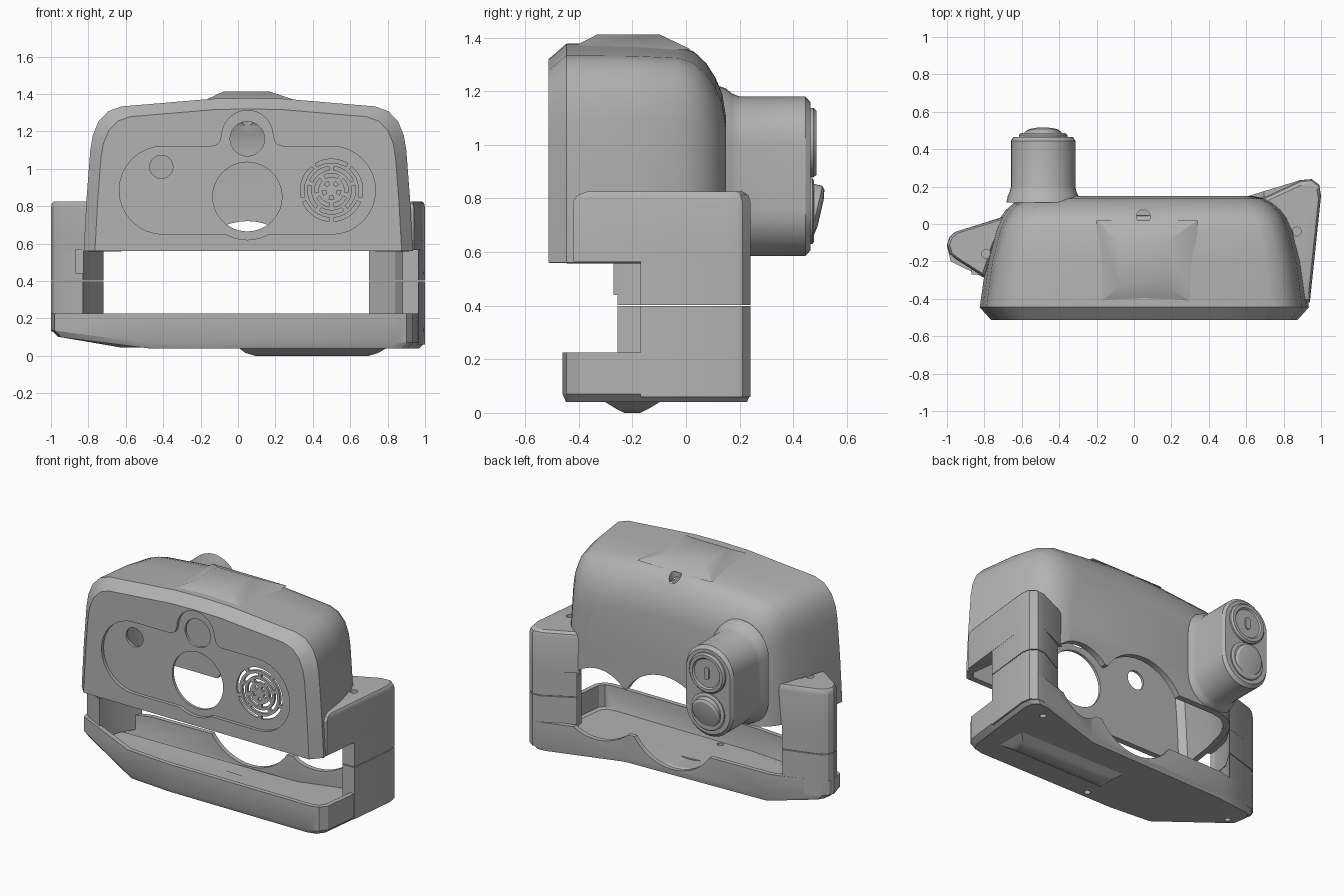
import bpy, bmesh
from math import sin, cos, pi, radians
from mathutils import Matrix, Vector

if "Cube" in bpy.data.objects:
    bpy.data.objects.remove(bpy.data.objects["Cube"])

grey = bpy.data.materials.new("plain grey")
grey.use_nodes = True
grey.diffuse_color = (0.45, 0.45, 0.45, 1)
grey.node_tree.nodes["Principled BSDF"].inputs["Base Color"].default_value = grey.diffuse_color
MID = 0.055  # middle of the housing in x


def finish(name, bm):
    bmesh.ops.recalc_face_normals(bm, faces=bm.faces)
    mesh = bpy.data.meshes.new(name)
    bm.to_mesh(mesh)
    bm.free()
    mesh.materials.append(grey)
    ob = bpy.data.objects.new(name, mesh)
    bpy.context.collection.objects.link(ob)
    return ob


def add_loft(bm, rings, closed=True, caps=(True, True)):
    rows = [[bm.verts.new(p) for p in ring] for ring in rings]
    n = len(rows[0])
    for a, b in zip(rows, rows[1:]):
        for i in range(n if closed else n - 1):
            j = (i + 1) % n
            bm.faces.new((a[i], a[j], b[j], b[i]))
    for row, cap in zip((rows[0], rows[-1]), caps):
        if cap:
            bm.faces.new(row)


def loft(name, rings, **kw):
    bm = bmesh.new()
    add_loft(bm, rings, **kw)
    return finish(name, bm)


def arc(cx, cz, r, a0, a1, n=16):
    return [(cx + r * cos(radians(a0 + (a1 - a0) * i / n)),
             cz + r * sin(radians(a0 + (a1 - a0) * i / n))) for i in range(n + 1)]


def circle(cx, cz, r, n=48):
    return arc(cx, cz, r, 0, 360 - 360 / n, n - 1)


def along_y(outline, *ys):
    return [[(x, y, z) for x, z in outline] for y in ys]


def along_z(outline, *zs):
    return [[(x, y, z) for x, y in outline] for z in zs]


def shrink(outline, k):
    c = Vector((sum(p[0] for p in outline), sum(p[1] for p in outline))) / len(outline)
    return [tuple(c + (Vector(p) - c) * k) for p in outline]


def bake(ob):
    dg = bpy.context.evaluated_depsgraph_get()
    mesh = bpy.data.meshes.new_from_object(ob.evaluated_get(dg))
    ob.modifiers.clear()
    ob.data = mesh


def thicken(ob, t):
    m = ob.modifiers.new("wall", "SOLIDIFY")
    m.thickness, m.offset, m.use_even_offset = t, -1, True
    bake(ob)


def cut(ob, *cutters):
    for c in cutters:
        m = ob.modifiers.new("cut", "BOOLEAN")
        m.operation, m.solver, m.object = "DIFFERENCE", "EXACT", c
        bake(ob)
        bpy.data.objects.remove(c)


def bevel(ob, w, seg=3, angle=40):
    m = ob.modifiers.new("round", "BEVEL")
    m.width, m.segments, m.limit_method, m.angle_limit = w, seg, "ANGLE", radians(angle)
    bake(ob)


def hole_y(x, z, r, y0, y1):
    return loft("cutter", along_y(circle(x, z, r), y0, y1))


def hole_z(x, y, r, z0, z1):
    return loft("cutter", along_z(circle(x, y, r, 20), z0, z1))


# Housing shell: one arched profile scaled along its depth, open below
half = [(1.0, .56), (.982, .85), (.96, 1.1), (.945, 1.18), (.91, 1.255), (.85, 1.31),
        (.77, 1.335), (.5, 1.355), (.22, 1.376)]
arch = [(-x, z) for x, z in half] + [(0, 1.38)] + half[::-1]


def section(y, hw, top):
    k = (top - .56) / .82
    return [(MID + x * hw, y, .56 + (z - .56) * k) for x, z in arch]


stations = [(-.512, .82, 1.32), (-.445, .88, 1.378), (-.2, .845, 1.376), (-.03, .8, 1.368),
            (.03, .773, 1.348), (.075, .74, 1.305), (.11, .7, 1.25), (.135, .655, 1.19),
            (.15, .58, 1.1)]
housing = loft("housing", [section(*s) for s in stations], closed=False)
thicken(housing, .04)

# Recessed front panel with a keyhole outline
panel = (arc(.5, .885, .235, -90, 90) + arc(.24, 1.17, .05, -90, -180, 6)
         + arc(.05, 1.175, .137, 0, 180) + arc(-.14, 1.17, .05, 0, -90, 6)
         + arc(-.4, .885, .235, 90, 270) + arc(.05, .85, .23, 240, 300, 10))
cut(housing, loft("cutter", along_y(panel, -.6, -.49)))

# Lens holes, rear arches and top hole
cut(housing, hole_y(.05, .85, .185, -.6, -.4), hole_y(.05, 1.16, .092, -.6, -.4),
    hole_y(-.41, 1.01, .062, -.6, -.4), hole_y(.05, .4, .32, -.1, .4),
    hole_y(.53, .4, .24, -.1, .4), hole_z(.05, .04, .037, 1.2, 1.5))

# Grille slots
bm = bmesh.new()
for k, (r0, r1) in enumerate([(.03, .05), (.07, .09), (.108, .128), (.147, .167)]):
    for i in range(5):
        a = i * 72 + 18 + 36 * (k % 2)
        gap = .011 / r0 * 180 / pi
        sector = arc(.5, .885, r1, a + gap, a + 72 - gap, 8) + arc(.5, .885, r0, a + 72 - gap, a + gap, 8)
        add_loft(bm, along_y(sector, -.6, -.4))
cut(housing, finish("cutter", bm))


# Raised pad on the roof
def rect(x0, x1, y0, y1, z):
    return [(x0, y0, z), (x1, y0, z), (x1, y1, z), (x0, y1, z)]


loft("roof_pad", [rect(-.2, .34, -.44, .02, 1.355), rect(-.08, .17, -.33, -.1, 1.412)])

# Rear control tube, flared at its root
bean = arc(-.486, 1.008, .172, 0, 180) + arc(-.486, .757, .172, 180, 360)
tube_rings = []
for y, k in [(.115, 1.14), (.15, 1.1), (.17, 1.04), (.2, 1), (.445, 1), (.464, .93)]:
    tube_rings += along_y([(x, max(z, .565)) for x, z in shrink(bean, k)], y)
loft("control_tube", tube_rings)

# Upper button: ring, dished cap and key slot plate
key_ring = []
for r, y in [(.13, .455), (.13, .475), (.12, .486), (.1, .486), (.092, .476)]:
    key_ring += along_y(circle(-.486, 1.008, r), y)
loft("upper_button", key_ring)
loft("button_key", along_y(arc(-.486, 1.03, .018, 0, 180, 8) + arc(-.486, .985, .018, 180, 360, 8), .47, .484))

# Lower button: seat and tilted dome
loft("lower_button_seat", along_y(circle(-.486, .752, .122), .455, .472)
     + along_y(circle(-.486, .752, .112), .478))
dome = []
for r, y in [(.1, -.04), (.1, .012), (.088, .022), (.05, .028)]:
    dome += along_y(circle(0, 0, r), y)
button = loft("lower_button", dome)
button.data.transform(Matrix.Translation((-.486, .475, .752)) @ Matrix.Rotation(radians(-13), 4, "X"))

# Base tray: open on top, its right end sweeping up
plan = [(-.98, -.2), (-.5, -.435), (-.2, -.46), (.84, -.46), (.9, -.445), (.935, -.4),
        (1, .15), (.99, .21), (.95, .24), (.89, .235), (.4, .085), (-.65, .055),
        (-.96, -.045), (-.99, -.075), (-1, -.12)]


def lift(ring):
    return [(x, y, z + max(0, -.6 - x) * .17) for x, y, z in ring]


low = shrink(plan, .965)
tray = loft("base_tray", [lift(along_z(low, .04)[0]), lift(along_z(plan, .07)[0]),
                          along_z(plan, .226)[0]], caps=(True, False))
thicken(tray, .03)
cut(tray, hole_y(.05, .4, .32, -.1, .5), hole_y(.53, .4, .24, -.02, .5),
    hole_z(.82, .13, .02, 0, .12), hole_z(.03, -.4, .02, 0, .12), hole_z(-.88, -.18, .02, 0, .2))

# Shallow foot under the tray
loft("foot", [rect(0, .8, -.31, -.09, .045), rect(.04, .75, -.26, -.14, .015),
              rect(.09, .7, -.23, -.17, 0)][::-1])

# Side posts, split by a seam at mid height
left_low = [(.7, .13), (.89, .233), (.95, .24), (.99, .21), (1, .15), (.965, -.17), (.88, -.17), (.84, 0)]
left_high = [(.68, .135), (.89, .233), (.95, .24), (.99, .21), (1, .15), (.94, -.42),
             (.9, -.42), (.84, -.1), (.78, .06)]
right_low = [(-.72, .03), (-.95, -.04), (-.985, -.07), (-1, -.11), (-.985, -.16), (-.95, -.19),
             (-.83, -.255), (-.8, -.1)]
right_high = [(-.66, .05), (-.95, -.04), (-.985, -.07), (-1, -.11), (-.985, -.16), (-.95, -.19),
              (-.8, -.285), (-.74, -.1)]
for side, lo, hi in (("left", left_low, left_high), ("right", right_low, right_high)):
    base = .06 if side == "left" else .13
    loft(side + "_post_lower", along_z(lo, base, .398))
    loft(side + "_post_middle", along_z(lo, .403, .575))
    top = loft(side + "_post_upper", along_z(hi, .565, .79) + along_z(shrink(hi, .965), .812)
               + along_z(shrink(hi, .88), .825))
    cut(top, hole_z(.87, -.04, .024, .74, .9) if side == "left" else hole_z(-.79, -.16, .024, .74, .9))

# Small latch tab in the right post
loft("right_latch_tab", [rect(-.87, -.825, -.27, -.2, z) for z in (.44, .57)])

# Smooth curved areas, keep edges crisp
bpy.ops.object.select_all(action="DESELECT")
for ob in bpy.context.collection.objects:
    if ob.type == "MESH":
        ob.select_set(True)
        bpy.context.view_layer.objects.active = ob
bpy.ops.object.shade_smooth_by_angle(angle=radians(28))
